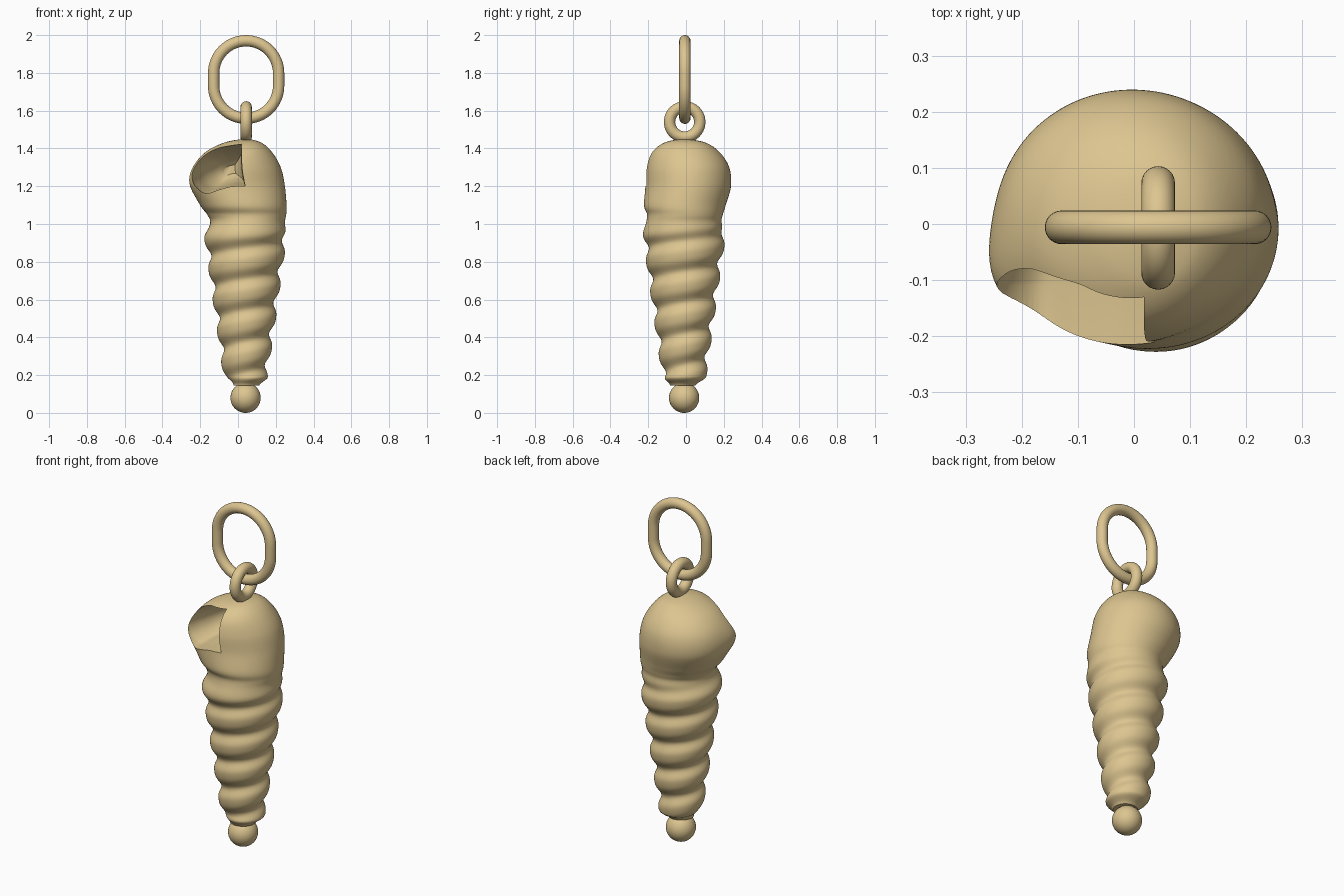
import bpy, bmesh, math
from mathutils import Vector

cube = bpy.data.objects.get("Cube")
if cube:
    bpy.data.objects.remove(cube, do_unlink=True)

AX, AY = 0.04, -0.01          # axis of the shell
PITCH = 0.165                 # height of one whorl

gold = bpy.data.materials.new("warm_gold")
gold.use_nodes = True
COLOR = (0.72, 0.56, 0.28, 1)
gold.diffuse_color = COLOR
gold.node_tree.nodes["Principled BSDF"].inputs["Base Color"].default_value = COLOR


def spline(points, steps):
    """Smooth curve through the points, with clamped ends."""
    pts = [Vector(p) for p in points]
    pts = [pts[0]] + pts + [pts[-1]]
    out = []
    for a, b, c, d in zip(pts, pts[1:], pts[2:], pts[3:]):
        for i in range(steps):
            t = i / steps
            out.append(b + (c - a) * (t / 2) + (a * 2 - b * 5 + c * 4 - d) * (t * t / 2)
                       + (b * 3 - a - c * 3 + d) * (t ** 3 / 2))
    return out + [pts[-1]]


def loft(name, rings, closed=False):
    """Skin rings of points; cap the ends unless the loft is closed."""
    bm = bmesh.new()
    rows = [[bm.verts.new(p) for p in ring] for ring in rings]
    n = len(rows[0])
    pairs = list(zip(rows, rows[1:]))
    if closed:
        pairs.append((rows[-1], rows[0]))
    for low, high in pairs:
        for i in range(n):
            j = (i + 1) % n
            bm.faces.new((low[i], low[j], high[j], high[i]))
    if not closed:
        bm.faces.new(rows[0])
        bm.faces.new(rows[-1])
    bmesh.ops.recalc_face_normals(bm, faces=bm.faces)
    mesh = bpy.data.meshes.new(name)
    bm.to_mesh(mesh)
    bm.free()
    obj = bpy.data.objects.new(name, mesh)
    bpy.context.collection.objects.link(obj)
    mesh.materials.append(gold)
    return obj


def activate(obj):
    bpy.ops.object.select_all(action='DESELECT')
    obj.select_set(True)
    bpy.context.view_layer.objects.active = obj


def smooth(obj, angle=40):
    activate(obj)
    bpy.ops.object.shade_smooth_by_angle(angle=math.radians(angle))


def ease(a, b, x):
    t = min(max((x - a) / (b - a), 0), 1)
    return t * t * (3 - 2 * t)


# Spiral whorls below the body
def whorl_radius(angle, z):
    phase = 2 * math.pi * (z - 0.75) / PITCH - (angle - math.pi)
    ridge = math.cos(phase) - 0.18 * math.cos(2 * phase)
    taper = 0.66 + 0.34 * ease(0.145, 0.19, z)
    return (0.082 + 0.137 * z + 0.013 * ridge) * taper


# Body whorl: height, then reach to the right, back, left and front of the axis
BODY = [
    (0.90, 0.190, 0.200, 0.210, 0.205),
    (1.00, 0.205, 0.195, 0.185, 0.200),
    (1.05, 0.215, 0.205, 0.203, 0.196),
    (1.10, 0.217, 0.220, 0.240, 0.212),
    (1.20, 0.207, 0.245, 0.283, 0.200),
    (1.30, 0.185, 0.235, 0.272, 0.193),
    (1.38, 0.140, 0.185, 0.212, 0.165),
    (1.43, 0.085, 0.115, 0.115, 0.105),
    (1.45, 0.020, 0.020, 0.020, 0.020),
]


def body_radius(angle, row):
    z, px, py, nx, ny = row
    mean = (px + py + nx + ny) / 4
    r = (mean + (px - nx) / 2 * math.cos(angle) + (py - ny) / 2 * math.sin(angle)
         + (px + nx - py - ny) / 4 * math.cos(2 * angle))
    flare = math.exp(-((angle - 3.5) / 0.35) ** 2 - ((z - 1.24) / 0.09) ** 2)
    return r + 0.03 * flare


SEG = 128
angles = [2 * math.pi * i / SEG for i in range(SEG)]
LOW, LOW_ROWS = 0.145, 100
rings = []


def add_ring(z, radius):
    rings.append([(AX + radius(a) * math.cos(a), AY + radius(a) * math.sin(a), z)
                  for a in angles])


for k in range(LOW_ROWS):
    z = LOW + (0.90 - LOW) * k / LOW_ROWS
    add_ring(z, lambda a: whorl_radius(a, z))
for row in spline(BODY, 10):
    z = row[0]
    f = ease(0.91, 1.03, z)
    add_ring(z, lambda a: whorl_radius(a, z) * (1 - f) + body_radius(a, row) * f)
shell = loft("spiral_shell", rings)

# Mouth hollow: the opening outline swept inward and shrinking
OUTLINE = [(0.02, 1.425), (-0.05, 1.415), (-0.12, 1.40), (-0.19, 1.365),
           (-0.235, 1.31), (-0.248, 1.25), (-0.225, 1.195), (-0.17, 1.16),
           (-0.10, 1.18), (-0.03, 1.198), (0.04, 1.20)]
RIGHT_EDGE = [(0.04, 1.20), (0.025, 1.28), (0.02, 1.36), (0.02, 1.425)]
outline = spline(OUTLINE, 6)[:-1] + spline(RIGHT_EDGE, 4)[:-1]
STATIONS = [(-0.40, 1.0, 0), (-0.11, 0.98, 0), (-0.04, 0.88, 0.01),
            (0.05, 0.74, 0.03), (0.12, 0.5, 0.05), (0.16, 0.2, 0.06)]
CX, CZ = -0.10, 1.285
hollow = loft("mouth_cutter", [
    [(CX + dx + (p.x - CX) * s, y, CZ + (p.y - CZ) * s) for p in outline]
    for y, s, dx in [STATIONS[0]] + [tuple(v) for v in spline(STATIONS[1:], 5)]])
hollow.hide_render = True

cut = shell.modifiers.new("mouth", 'BOOLEAN')
cut.operation = 'DIFFERENCE'
cut.solver = 'EXACT'
cut.object = hollow
activate(shell)
bpy.ops.object.modifier_apply(modifier=cut.name)
bpy.data.objects.remove(hollow, do_unlink=True)
smooth(shell)

# Ball at the tip
bpy.ops.mesh.primitive_uv_sphere_add(segments=48, ring_count=24, radius=0.08,
                                     location=(AX, AY, 0.08))
ball = bpy.context.object
ball.name = "tip_ball"
ball.data.materials.append(gold)
smooth(ball)

# Small ring fixed to the top of the shell
bpy.ops.mesh.primitive_torus_add(major_segments=64, minor_segments=24,
                                 major_radius=0.08, minor_radius=0.03,
                                 location=(0.043, -0.007, 1.54),
                                 rotation=(0, math.pi / 2, 0))
loop = bpy.context.object
loop.name = "small_ring"
loop.data.materials.append(gold)
smooth(loop, 60)

# Long hanging ring: two half circles joined by short straights
TUBE, BEND, HALF = 0.03, 0.172, 0.033
link = []
for i in range(66):
    a = math.pi * (i % 33) / 32 + (math.pi if i > 32 else 0)
    out = Vector((math.cos(a), 0, math.sin(a)))
    mid = Vector((0.043, -0.006, 1.765 + (HALF if i < 33 else -HALF))) + out * BEND
    link.append([mid + out * TUBE * math.cos(t) + Vector((0, TUBE * math.sin(t), 0))
                 for t in (2 * math.pi * k / 24 for k in range(24))])
smooth(loft("hanging_ring", link, closed=True), 60)
